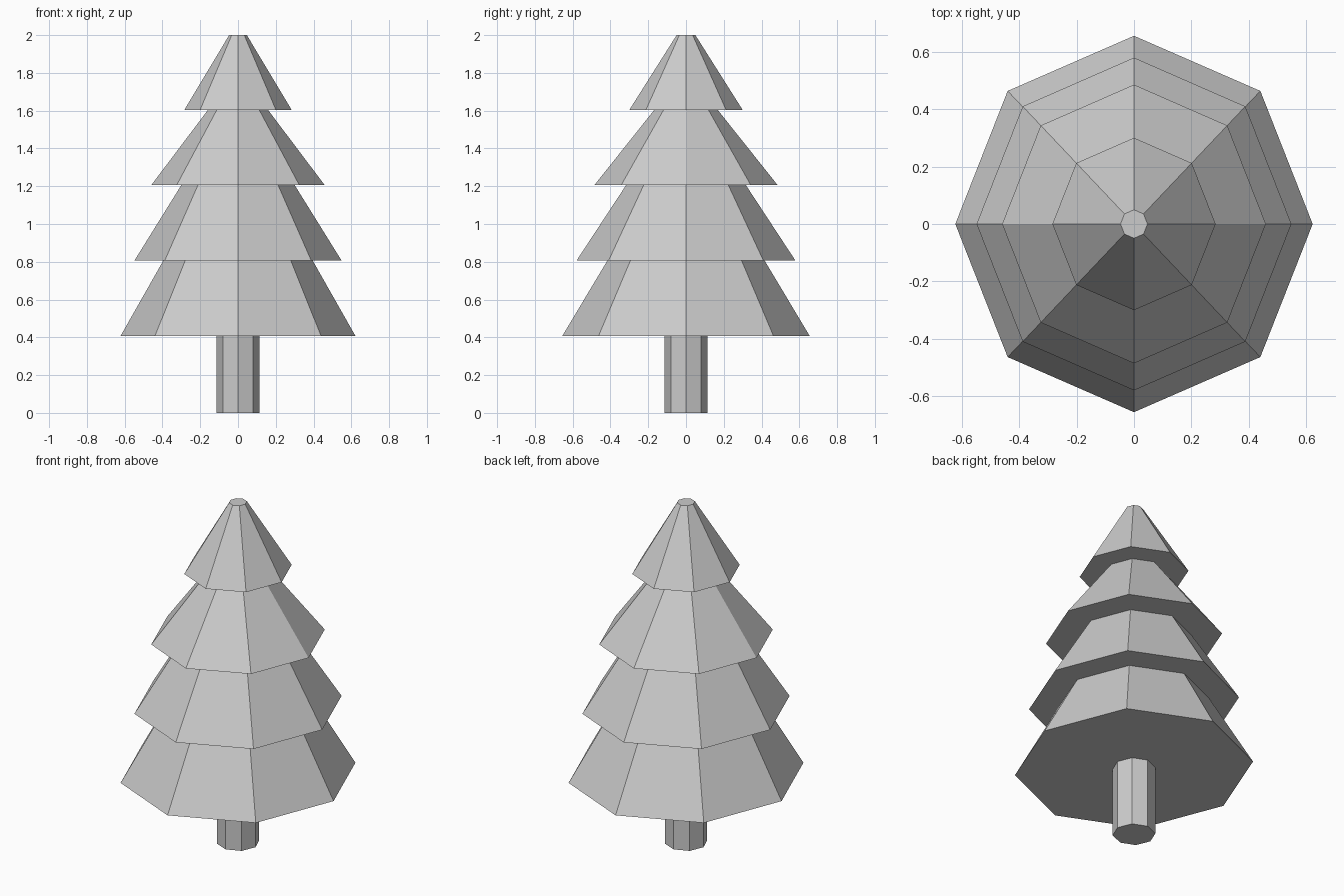
import bpy

if "Cube" in bpy.data.objects:
    bpy.data.objects.remove(bpy.data.objects["Cube"])

SIDES = 8


def tapered(name, z0, z1, bottom, top):
    """Closed eight-sided frustum; bottom and top are (x radius, y radius)."""
    bpy.ops.mesh.primitive_cone_add(vertices=SIDES, radius1=1, radius2=top[0] / bottom[0],
                                    depth=z1 - z0, location=(0, 0, (z0 + z1) / 2))
    obj = bpy.context.object
    obj.name = name
    obj.scale = (bottom[0], bottom[1], 1)
    bpy.ops.object.transform_apply(location=True, rotation=False, scale=True)
    return obj


# Trunk
tapered("trunk", 0.0, 0.407, (0.114, 0.114), (0.114, 0.114))

# Foliage tiers, bottom to top: z range, lower radii, upper radii
tiers = [
    (0.407, 0.807, (0.622, 0.655), (0.395, 0.416)),
    (0.807, 1.206, (0.548, 0.579), (0.300, 0.317)),
    (1.206, 1.604, (0.459, 0.485), (0.159, 0.168)),
    (1.604, 2.000, (0.284, 0.300), (0.047, 0.050)),
]
for i, (z0, z1, bottom, top) in enumerate(tiers, 1):
    tapered(f"foliage_tier_{i}", z0, z1, bottom, top)
